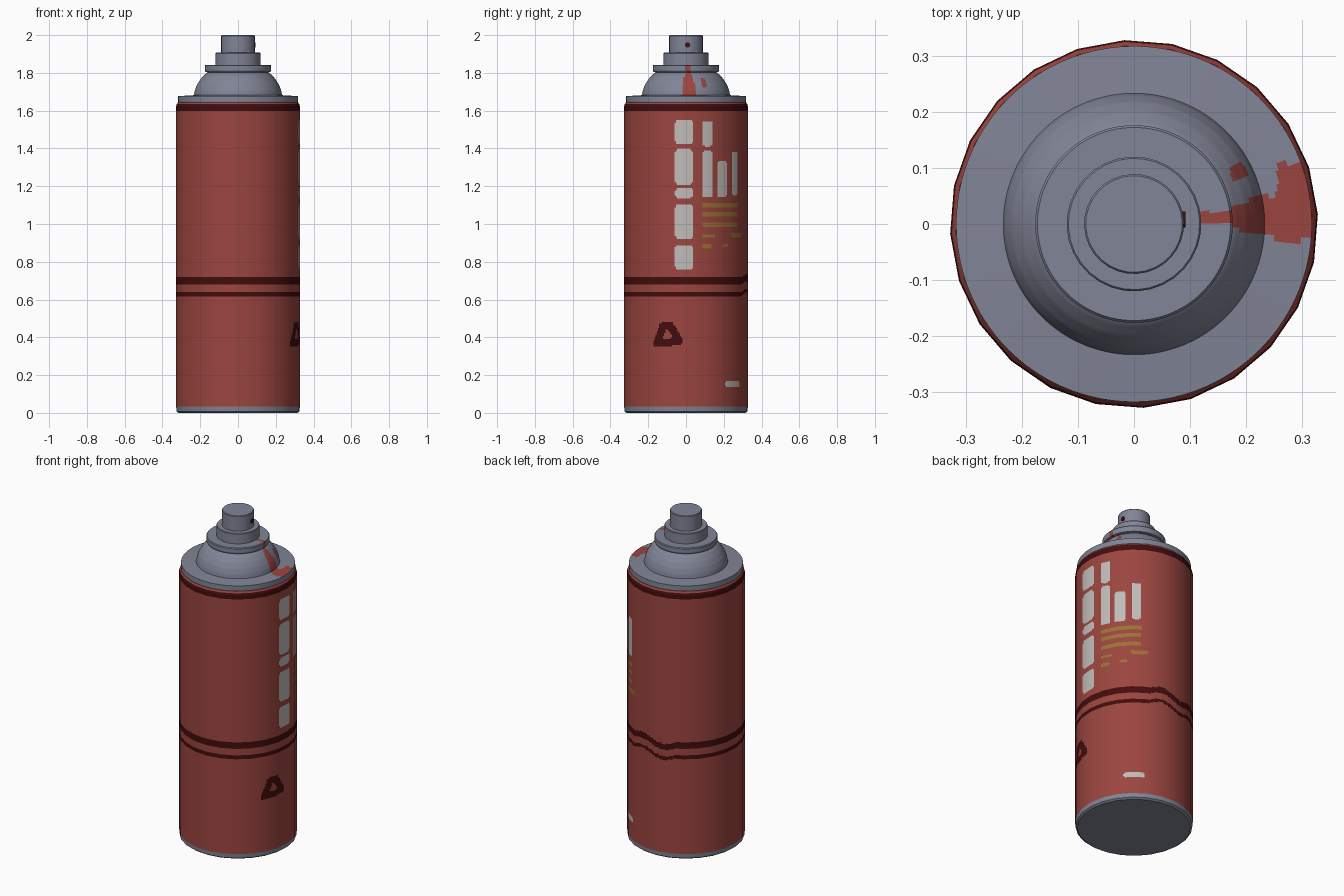
import bpy, math
from mathutils import Vector

if "Cube" in bpy.data.objects:
    bpy.data.objects.remove(bpy.data.objects["Cube"])

R = 0.328
PHASE = math.radians(3)


def material(name, rgb):
    m = bpy.data.materials.new(name)
    m.diffuse_color = (*rgb, 1)
    m.use_nodes = True
    m.node_tree.nodes["Principled BSDF"].inputs["Base Color"].default_value = m.diffuse_color
    return m


MATS = [material("red_paint", (0.33, 0.060, 0.050)),
        material("grey_metal", (0.22, 0.232, 0.305)),
        material("dark_maroon", (0.055, 0.004, 0.004)),
        material("off_white", (0.53, 0.50, 0.48)),
        material("mustard", (0.34, 0.165, 0.035))]
RED, GREY, DARK, WHITE, YELLOW = range(5)


def lathe(name, profile, rule, sides=24, sub=1, step=None, radial=False):
    """Turn a profile; sub and step refine it so painted areas can be cut in."""
    rows = [profile[0]]
    for (r0, z0), (r1, z1) in zip(profile, profile[1:]):
        n = max(1, round(math.hypot(r1 - r0, z1 - z0) / step)) if step else 1
        rows += [(r0 + (r1 - r0) * i / n, z0 + (z1 - z0) * i / n) for i in range(1, n + 1)]
    # unit polygon, each side split into sub parts
    corner = [Vector((math.cos(PHASE + math.tau * i / sides), math.sin(PHASE + math.tau * i / sides)))
              for i in range(sides)]
    ring = [corner[i].lerp(corner[(i + 1) % sides], j / sub) for i in range(sides) for j in range(sub)]
    n = len(ring)
    verts = [(p.x * r, p.y * r, z) for r, z in rows for p in ring]
    faces = [(k * n + i, k * n + (i + 1) % n, (k + 1) * n + (i + 1) % n, (k + 1) * n + i)
             for k in range(len(rows) - 1) for i in range(n)]
    if not radial:  # closed ends
        faces += [tuple(range(n - 1, -1, -1)), tuple(range(len(verts) - n, len(verts)))]
    me = bpy.data.meshes.new(name)
    me.from_pydata(verts, [], faces)
    for m in MATS:
        me.materials.append(m)
    for p in me.polygons:
        p.material_index = rule(*p.center) if callable(rule) else rule
    ob = bpy.data.objects.new(name, me)
    bpy.context.collection.objects.link(ob)
    bpy.context.view_layer.objects.active = ob
    ob.select_set(True)
    if radial:
        me.polygons.foreach_set("use_smooth", [True] * len(me.polygons))
        me.normals_split_custom_set_from_vertices([Vector((v[0], v[1], 0)).normalized() for v in verts])
    else:
        bpy.ops.object.shade_smooth_by_angle(angle=math.radians(35))
    ob.select_set(False)
    return ob


# Label paint: (degrees from, to, z from, z to) round the can
WHITE_BLOCKS = [(-10.2, 6.5, 1.42, 1.55), (-10.2, 6.5, 1.21, 1.395), (-10.2, 6.5, 1.137, 1.19),
                (-10.2, 6.5, 0.92, 1.105), (-10.2, 6.5, 0.76, 0.89),
                (15, 25.8, 1.41, 1.545), (15, 25.8, 1.14, 1.39),
                (30, 41.5, 1.14, 1.333), (47.8, 57, 1.15, 1.386),
                (39, 61, 0.137, 0.167)]
YELLOW_LINES = [(15, 58, 1.085, 1.11), (15, 57, 1.037, 1.06), (15, 57, 0.985, 1.005),
                (15, 28, 0.927, 0.947), (47, 64, 0.93, 0.95), (15, 25, 0.872, 0.894),
                (36, 43, 0.876, 0.896)]
TRIANGLE = [(-0.155, 0.37), (-0.035, 0.38), (-0.085, 0.463), (-0.122, 0.458)]


def in_block(deg, z, block, radius):
    a0, a1, z0, z1 = block
    half_w, half_h = math.radians(a1 - a0) * R / 2, (z1 - z0) / 2
    radius = min(radius, half_h, half_w)
    dx = abs(math.radians(deg - (a0 + a1) / 2)) * R - half_w + radius
    dz = abs(z - (z0 + z1) / 2) - half_h + radius
    return math.hypot(max(dx, 0), max(dz, 0)) <= radius


def near_segment(y, z, a, b):
    p, a, b = Vector((y, z)), Vector(a), Vector(b)
    t = max(0, min(1, (p - a).dot(b - a) / (b - a).length_squared))
    return (p - a.lerp(b, t)).length < 0.02


def body_paint(x, y, z):
    deg = math.degrees(math.atan2(y, x))
    # stripes wobble at the seam
    wave = 0.018 * math.sin(math.radians((deg - 65) * 7.2)) if 65 < deg < 115 else 0
    if z > 1.602 or abs(z - 0.699 - wave) < 0.018 or abs(z - 0.63 - wave) < 0.011:
        return DARK
    if any(in_block(deg, z, b, 0.018) for b in WHITE_BLOCKS):
        return WHITE
    if any(in_block(deg, z, b, 0.008) for b in YELLOW_LINES):
        return YELLOW
    if x > 0 and 0.3 < z < 0.52 and any(
            near_segment(y, z, TRIANGLE[i - 1], TRIANGLE[i]) for i in range(4)):
        return DARK
    return RED


def shoulder_paint(x, y, z):
    # paint dribble under the spray hole
    if x < 0.115 or z < 1.676:
        return GREY
    if (x > 0.25 and -0.03 < y < 0.055) or (x > 0.255 and 0 < y < 0.108):
        return RED
    if 0.175 < x < 0.26 and -0.02 < y < 0.05 and abs(y - 0.013) < 0.012 + (x - 0.16) * 0.4:
        return RED
    if x < 0.19 and 0.002 < y < 0.022:
        return RED
    return RED if math.hypot(x - 0.186, y - 0.092) < 0.016 else GREY


# Can: base ring, painted body, top edge
lathe("base_ring", [(0.315, 0), (0.326, 0.008), (R, 0.035), (0.32, 0.036)], GREY)
lathe("can_body", [(R, 0.033), (R, 1.622)], body_paint, sub=12, step=0.008, radial=True)
lathe("top_edge", [(R, 1.622), (0.325, 1.634), (0.318, 1.644)],
      lambda x, y, z: DARK if z < 1.63 else RED)

# Rolled rim, domed shoulder and valve flange
lathe("shoulder", [(0.310, 1.635), (0.317, 1.645), (0.317, 1.677), (0.233, 1.682), (0.229, 1.705),
                   (0.218, 1.735), (0.200, 1.765), (0.180, 1.788), (0.160, 1.803), (0.172, 1.806),
                   (0.176, 1.812), (0.176, 1.838), (0.172, 1.843), (0.118, 1.843)],
      shoulder_paint, sides=144, step=0.006)

# Valve collar and push nozzle
lathe("valve_collar", [(0.12, 1.84), (0.12, 1.903), (0.117, 1.907), (0.088, 1.907)], GREY, sides=32)
lathe("spray_nozzle", [(0.089, 1.90), (0.089, 1.996), (0.086, 2.0)], GREY, sides=32)

# Spray hole: thin disc on the nozzle's right side
bpy.ops.mesh.primitive_cylinder_add(vertices=12, radius=0.014, depth=0.006,
                                    location=(0.0885, 0.008, 1.948), rotation=(0, math.pi / 2, 0))
hole = bpy.context.object
hole.name = "spray_hole"
hole.data.materials.append(MATS[DARK])
